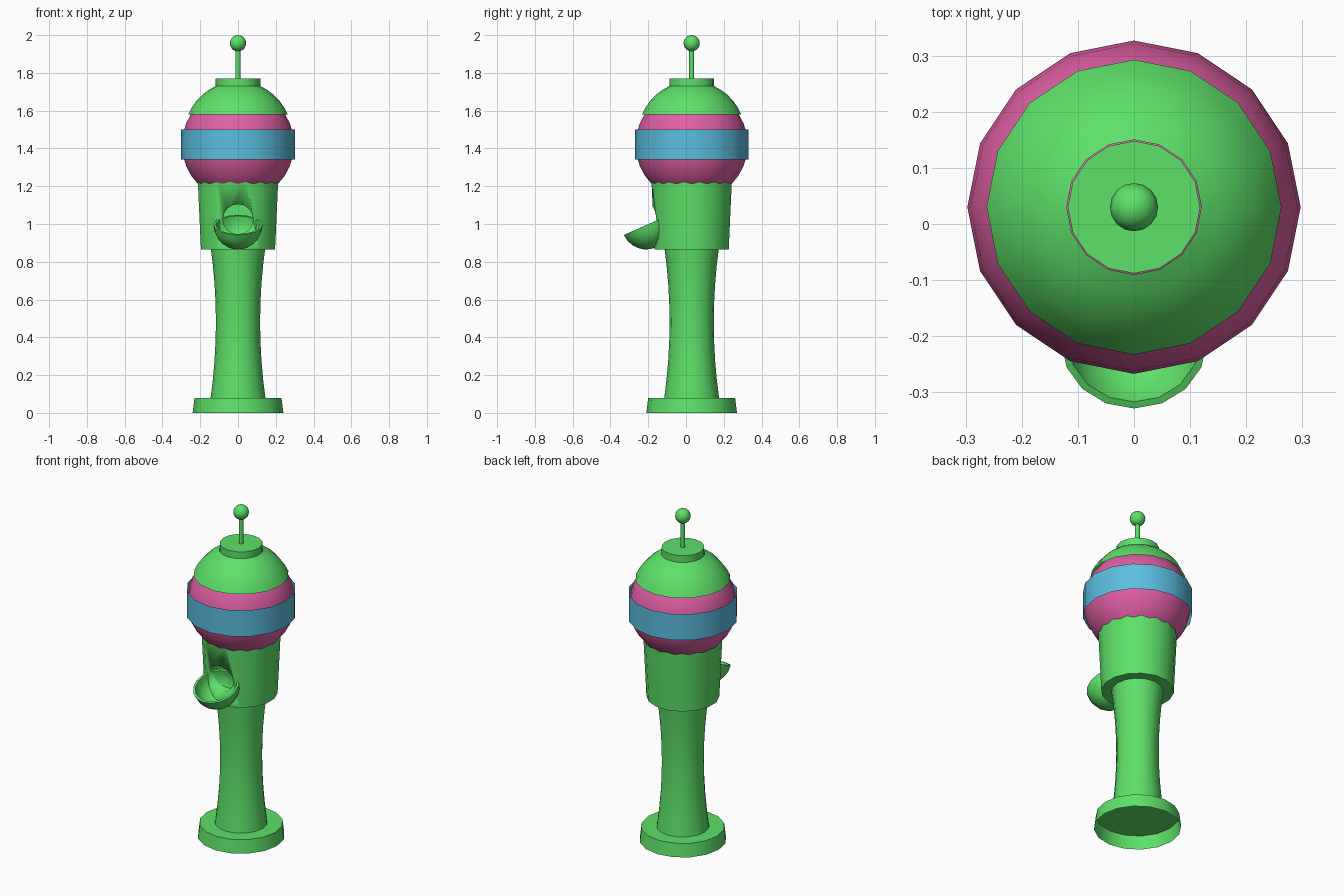
import bpy
import bmesh
from math import pi, sin, cos, radians
from mathutils import Matrix

cube = bpy.data.objects.get("Cube")
if cube:
    bpy.data.objects.remove(cube, do_unlink=True)

AXIS_Y = 0.03   # the post stands slightly behind the centre
SIDES = 16


def material(name, rgb):
    mat = bpy.data.materials.new(name)
    mat.use_nodes = True
    mat.diffuse_color = (*rgb, 1)
    mat.node_tree.nodes["Principled BSDF"].inputs["Base Color"].default_value = (*rgb, 1)
    return mat


GREEN = material("bright green", (0.11, 0.75, 0.14))
PINK = material("pink", (0.74, 0.115, 0.37))
BLUE = material("sky blue", (0.105, 0.51, 0.74))


def finish(name, bm, mat, matrix):
    mesh = bpy.data.meshes.new(name)
    bm.to_mesh(mesh)
    bm.free()
    obj = bpy.data.objects.new(name, mesh)
    bpy.context.collection.objects.link(obj)
    obj.matrix_world = matrix
    mesh.materials.append(mat)
    bpy.ops.object.select_all(action="DESELECT")
    obj.select_set(True)
    bpy.context.view_layer.objects.active = obj
    bpy.ops.object.shade_smooth_by_angle(angle=radians(32))
    return obj


def lathe(name, profile, mat, cap_low=False, cap_high=False, turn=0.0,
          matrix=Matrix.Translation((0, AXIS_Y, 0))):
    """Spin a bottom-to-top (radius, height) profile around z."""
    bm = bmesh.new()
    rings = []
    for r, z in profile:
        angles = [2 * pi * (i + turn) / SIDES for i in range(SIDES)]
        rings.append([bm.verts.new((r * cos(a), r * sin(a), z)) for a in angles])
    for low, high in zip(rings, rings[1:]):
        for i in range(SIDES):
            j = (i + 1) % SIDES
            bm.faces.new((low[i], low[j], high[j], high[i]))
    if cap_low:
        bm.faces.new(rings[0][::-1])
    if cap_high:
        bm.faces.new(rings[-1])
    bmesh.ops.remove_doubles(bm, verts=bm.verts, dist=1e-5)
    return finish(name, bm, mat, matrix)


def arc(radius, height, start, end, steps):
    """Profile points along a circle, angles in degrees above the horizon."""
    angles = [radians(start + (end - start) * i / steps) for i in range(steps + 1)]
    return [(max(radius * cos(a), 0), height + radius * sin(a)) for a in angles]


# Hollow base and waisted column
lathe("base", [(0.24, 0), (0.23, 0.08)], GREEN, cap_high=True)
column = [(0.117 + 0.028 * abs(t) ** 2, 0.48 + 0.4 * t)
          for t in (-1, -0.75, -0.5, -0.25, 0, 0.25, 0.5, 0.75, 1)]
lathe("column", column, GREEN)

# Dispenser body with a round outlet cut into its front
body = lathe("dispenser_body", [(0.2, 0.865), (0.218, 1.25)], GREEN,
             cap_low=True, cap_high=True, turn=0.5)
cutter = lathe("outlet_cutter", [(0.08, 0), (0.08, 0.3)], GREEN, True, True,
               matrix=Matrix.Translation((0, 0, 1.025)) @ Matrix.Rotation(pi / 2, 4, "X"))
cutter.hide_render = True
cutter.hide_viewport = True
cut = body.modifiers.new("outlet", "BOOLEAN")
cut.operation = "DIFFERENCE"
cut.solver = "EXACT"
cut.object = cutter

# Tilted catch bowl: outer shell, rim, inner shell
bowl = arc(0.13, 0, -90, 0, 6) + arc(0.117, 0, 0, -90, 6)
lathe("catch_bowl", bowl, GREEN,
      matrix=Matrix.Translation((0, -0.21, 0.995)) @ Matrix.Rotation(radians(24), 4, "X"))

# Globe with an open band around it
lathe("globe", arc(0.297, 1.42, -90, 90, 16), PINK)
lathe("globe_band", [(0.301, 1.342), (0.301, 1.5)], BLUE)

# Domed lid, collar and antenna
lathe("lid", arc(0.284, 1.472, 22.3, 65, 5), GREEN)
lathe("lid_collar", [(0.118, 1.725), (0.118, 1.77)], GREEN, True, True)
lathe("antenna_rod", [(0.013, 1.765), (0.013, 1.93)], GREEN)
lathe("antenna_ball", arc(0.043, 1.957, -90, 90, 10), GREEN)
